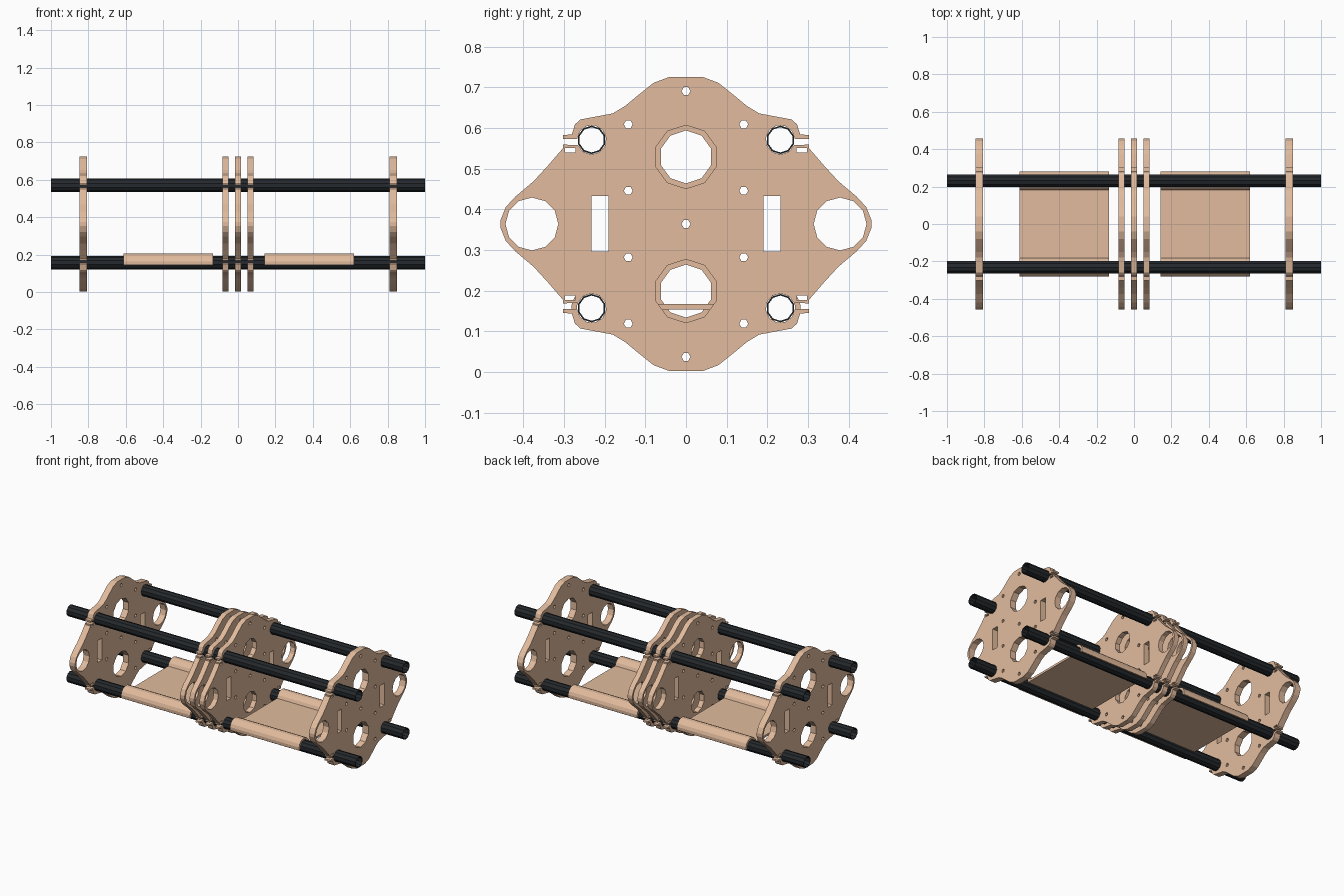
import bpy, bmesh
from math import sin, cos, radians
from mathutils import Matrix

if "Cube" in bpy.data.objects:
    bpy.data.objects.remove(bpy.data.objects["Cube"])

CZ = 0.364            # height of the frame's centre line
TY, TZ = 0.232, 0.207  # tube offsets from the centre line


def material(name, color):
    m = bpy.data.materials.new(name)
    m.diffuse_color = (*color, 1)
    m.use_nodes = True
    m.node_tree.nodes["Principled BSDF"].inputs["Base Color"].default_value = m.diffuse_color
    return m


WOOD = material("plywood", (0.76, 0.50, 0.34))
DARK = material("dark_tube", (0.018, 0.022, 0.026))


def arc(y, z, r, a0, a1, n):
    """n + 1 points along an arc, angles in degrees."""
    angles = [radians(a0 + (a1 - a0) * i / n) for i in range(n + 1)]
    return [(y + r * cos(a), z + r * sin(a)) for a in angles]


def circle(y, z, r, n, start=0):
    return arc(y, z, r, start, start + 360, n)[:-1]


def rect(y0, y1, z0, z1):
    return [(y0, z0), (y1, z0), (y1, z1), (y0, z1)]


def prism(name, loops, x, thickness, mat):
    """Extrude y/z loops (outline first, then holes) along x."""
    cu = bpy.data.curves.new(name + "_profile", 'CURVE')
    cu.dimensions = '2D'
    cu.fill_mode = 'BOTH'
    cu.extrude = thickness / 2
    for pts in loops:
        sp = cu.splines.new('POLY')
        sp.points.add(len(pts) - 1)
        for p, (y, z) in zip(sp.points, pts):
            p.co = (y, z, 0, 1)
        sp.use_cyclic_u = True
    tmp = bpy.data.objects.new(name + "_tmp", cu)
    bpy.context.scene.collection.objects.link(tmp)
    dg = bpy.context.evaluated_depsgraph_get()
    mesh = bpy.data.meshes.new_from_object(tmp.evaluated_get(dg))
    bpy.data.objects.remove(tmp)
    bpy.data.curves.remove(cu)
    # local x, y, z become world y, z, x
    mesh.transform(Matrix(((0, 0, 1, x), (1, 0, 0, 0), (0, 1, 0, CZ), (0, 0, 0, 1))))
    bm = bmesh.new()
    bm.from_mesh(mesh)
    bmesh.ops.remove_doubles(bm, verts=bm.verts, dist=1e-5)
    bmesh.ops.recalc_face_normals(bm, faces=bm.faces)
    for f in bm.faces:
        f.smooth = False
    bm.to_mesh(mesh)
    bm.free()
    mesh.name = name
    mesh.materials.clear()
    mesh.materials.append(mat)
    ob = bpy.data.objects.new(name, mesh)
    bpy.context.scene.collection.objects.link(ob)
    return ob


def plate_loops(port_radius):
    # One quarter of the outline, with the split tube clamp cut into it
    quarter = [(0.04, 0.362), (0.08, 0.347), (0.12, 0.315), (0.15, 0.29), (0.18, 0.272),
               (0.26, 0.257), (0.273, 0.245), (0.281, 0.22), (0.303, 0.219), (0.303, 0.209)]
    quarter += arc(TY, TZ, 0.036, 3, 340, 10)
    quarter += [(0.303, 0.195), (0.303, 0.186), (0.34, 0.143), (0.375, 0.105),
                (0.42, 0.067), (0.443, 0.042), (0.456, 0.01)]
    right = quarter + [(y, -z) for y, z in reversed(quarter)]
    loops = [right + [(-y, z) for y, z in reversed(right)]]
    # Large ports, side holes, slots, clamp nut pockets and bolt holes
    for s in (1, -1):
        loops.append(circle(0, s * 0.165, port_radius, 10, 18))
        loops.append(circle(s * 0.379, 0, 0.065, 12))
        loops.append(rect(*sorted((s * 0.19, s * 0.233)), -0.068, 0.069))
        loops.append(circle(0, s * 0.327, 0.011, 6))
        for t in (1, -1):
            loops.append(rect(*sorted((s * 0.272, s * 0.297)),
                              *sorted((t * 0.176, t * 0.187))))
            for z in (0.082, 0.245):
                loops.append(circle(s * 0.142, t * z, 0.011, 6))
    loops.append(circle(0, 0, 0.011, 6))
    return loops


# End plates with wide ports, and the centre stack of three thinner plates
for name, x, t, r in (("end_plate_left", -0.828, 0.04, 0.078),
                      ("end_plate_right", 0.83, 0.04, 0.078),
                      ("centre_plate_left", -0.066, 0.032, 0.065),
                      ("centre_plate_middle", 0, 0.032, 0.065),
                      ("centre_plate_right", 0.068, 0.032, 0.065)):
    prism(name, plate_loops(r), x, t, WOOD)

# Four hollow tubes running the full length
for side, s in (("front", -1), ("back", 1)):
    for level, t in (("lower", -1), ("upper", 1)):
        c = (s * TY, t * TZ)
        prism(f"{level}_{side}_tube",
              [circle(*c, 0.035, 10, 18), circle(*c, 0.031, 10, 18)], 0, 2, DARK)

# Two trays: a flat sheet with rounded clips hooked over the lower tubes
half = arc(TY, -TZ, 0.0365, 185, -14, 8) + arc(TY, -TZ, 0.05, -14, 168, 8)
left = [(-y, z) for y, z in reversed(half)]
for name, x in (("tray_left", -0.373), ("tray_right", 0.38)):
    prism(name, [half + left], x, 0.478, WOOD)
